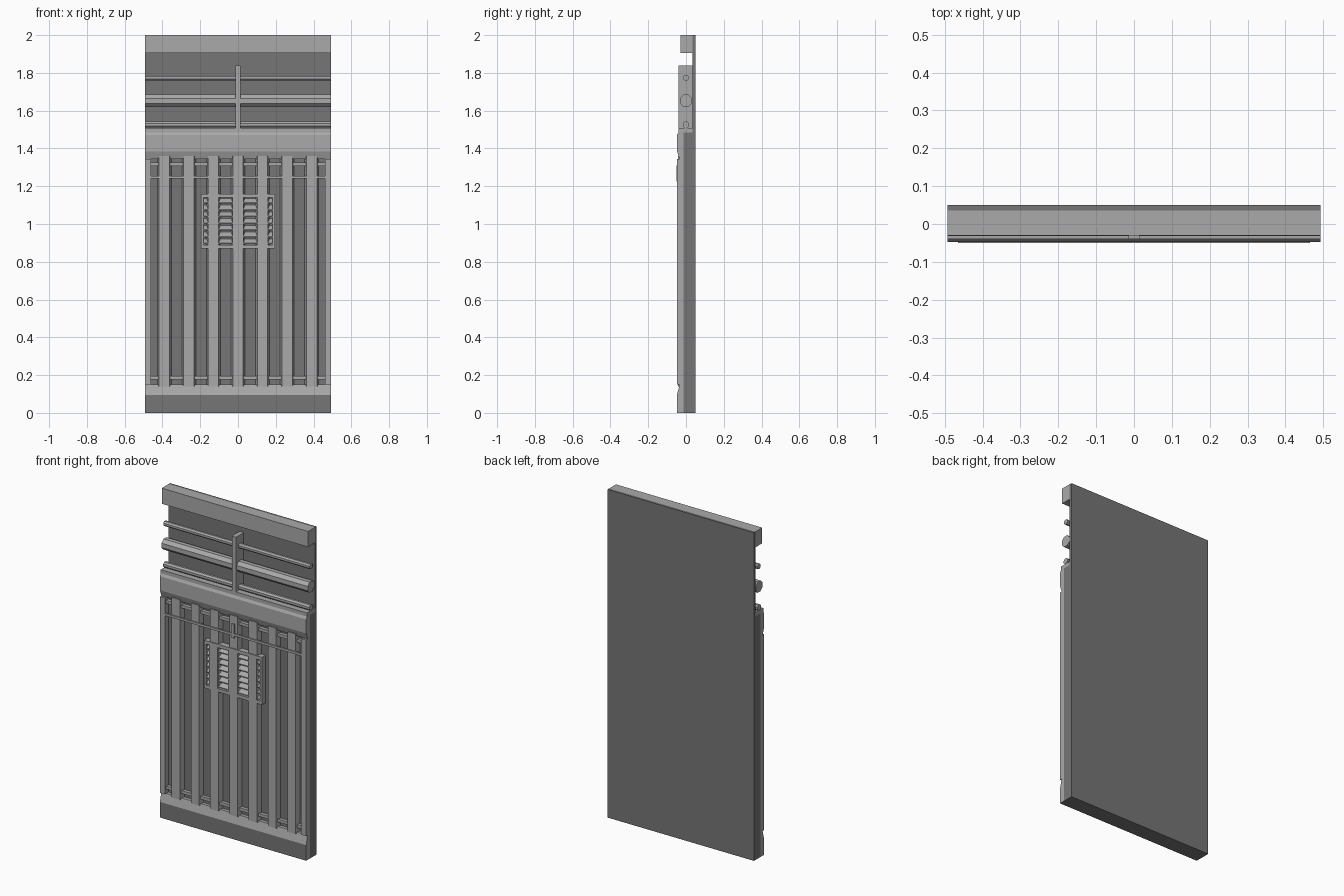
import bpy, math
from mathutils import Vector

cube = bpy.data.objects.get("Cube")
if cube:
    bpy.data.objects.remove(cube, do_unlink=True)


def material(name, value):
    m = bpy.data.materials.new(name)
    m.use_nodes = True
    col = (value, value, value, 1)
    m.diffuse_color = col
    m.node_tree.nodes["Principled BSDF"].inputs["Base Color"].default_value = col
    return m


LIGHT = material("light grey metal", 0.40)
DARK = material("dark grey metal", 0.18)
W = 0.493      # half width of the panel
FRONT = -0.048


def prism(name, outline, start, end, axis, mat):
    """Extrude an outline along x (outline is y, z) or along z (outline is x, y)."""
    n = len(outline)
    verts = []
    for t in (start, end):
        verts += [(t, a, b) if axis == "x" else (a, b, t) for a, b in outline]
    faces = [tuple(range(n))[::-1], tuple(range(n, 2 * n))]
    faces += [(i, (i + 1) % n, n + (i + 1) % n, n + i) for i in range(n)]
    me = bpy.data.meshes.new(name)
    me.from_pydata(verts, [], faces)
    me.materials.append(mat)
    ob = bpy.data.objects.new(name, me)
    bpy.context.collection.objects.link(ob)
    # consistent outward normals
    area = sum(outline[i][0] * outline[(i + 1) % n][1] - outline[(i + 1) % n][0] * outline[i][1]
               for i in range(n))
    if area < 0:
        me.flip_normals()
    return ob


def box(name, x0, x1, y0, y1, z0, z1, mat):
    return prism(name, [(y0, z0), (y1, z0), (y1, z1), (y0, z1)], x0, x1, "x", mat)


def pipe(name, y, z, r, half, sides=8):
    ring = [(y + r * math.cos(math.tau * (i + 0.5) / sides),
             z + r * math.sin(math.tau * (i + 0.5) / sides)) for i in range(sides)]
    return prism(name, ring, -half, half, "x", LIGHT)


# Wall body and upper back panel
box("wall_body", -W, W, -0.013, 0.05, 0, 1.485, DARK)
box("upper_back_panel", -W, W, 0.035, 0.05, 1.485, 2.0, DARK)
box("top_beam", -W, W, -0.03, 0.035, 1.905, 2.0, LIGHT)

# Horizontal trim bands with sloped edges
prism("upper_band", [(-0.013, 1.345), (-0.034, 1.345), (FRONT, 1.385), (FRONT, 1.47),
                     (-0.04, 1.485), (-0.013, 1.485)], -W, W, "x", LIGHT)
base = prism("base_band", [(-0.013, 0), (FRONT, 0), (FRONT, 0.095), (-0.034, 0.15),
                           (-0.013, 0.15)], -W, W, "x", LIGHT)
base.data.materials.append(DARK)
for f in base.data.polygons:
    if f.normal.y < -0.99 or f.normal.z < -0.99:
        f.material_index = 1
box("pipe_ledge", -W, W, -0.04, 0.035, 1.485, 1.507, LIGHT)

# Pipes in the upper recess and their bracket
pipe("upper_pipe", 0.0, 1.775, 0.016, W)
pipe("main_pipe", 0.0, 1.652, 0.035, W)
pipe("lower_pipe", 0.0, 1.525, 0.018, W)
box("pipe_bracket", -0.014, 0.014, -0.04, 0.035, 1.507, 1.84, LIGHT)

# Upright slats with sloped flanks, and side stiles
for i in range(-3, 4):
    c = i * 0.13
    prism(f"slat_{i + 4}", [(c - 0.037, -0.013), (c + 0.037, -0.013),
                            (c + 0.0275, FRONT + 0.005), (c - 0.0275, FRONT + 0.005)],
          0.14, 1.36, "z", LIGHT)
for s, side in ((1, "left"), (-1, "right")):
    a, b = sorted((s * 0.46, s * W))
    box(f"{side}_stile", a, b, FRONT, -0.013, 0.15, 1.345, LIGHT)

# Cross rails behind the slat faces
for name, z in (("upper_rail", 1.317), ("lower_rail", 0.186)):
    box(name, -0.46, 0.46, -0.034, -0.013, z - 0.009, z + 0.009, LIGHT)

# Hand rail and its clip
box("hand_rail", -0.465, 0.465, FRONT - 0.002, -0.04, 1.24, 1.254, LIGHT)
box("rail_clip", -0.009, 0.009, FRONT - 0.002, -0.035, 1.225, 1.31, LIGHT)

# Vent frame around the louvre openings
for name, z0, z1 in (("vent_sill", 0.87, 0.89), ("vent_head", 1.14, 1.16)):
    box(name, -0.195, 0.195, FRONT, -0.013, z0, z1, LIGHT)
for x0, x1 in ((-0.195, -0.182), (-0.16, -0.104), (-0.03, 0.03), (0.104, 0.16), (0.182, 0.195)):
    box("vent_mullion", x0, x1, FRONT, -0.013, 0.89, 1.14, LIGHT)

# Sloping louvres
pitch = 0.25 / 7
for x0, x1 in ((-0.182, -0.16), (-0.104, -0.03), (0.03, 0.104), (0.16, 0.182)):
    for k in range(7):
        z = 0.89 + k * pitch
        prism("louvre", [(-0.042, z + 0.004), (-0.042, z + 0.009), (-0.014, z + 0.031),
                         (-0.014, z + 0.025)][::-1], x0, x1, "x", LIGHT)
